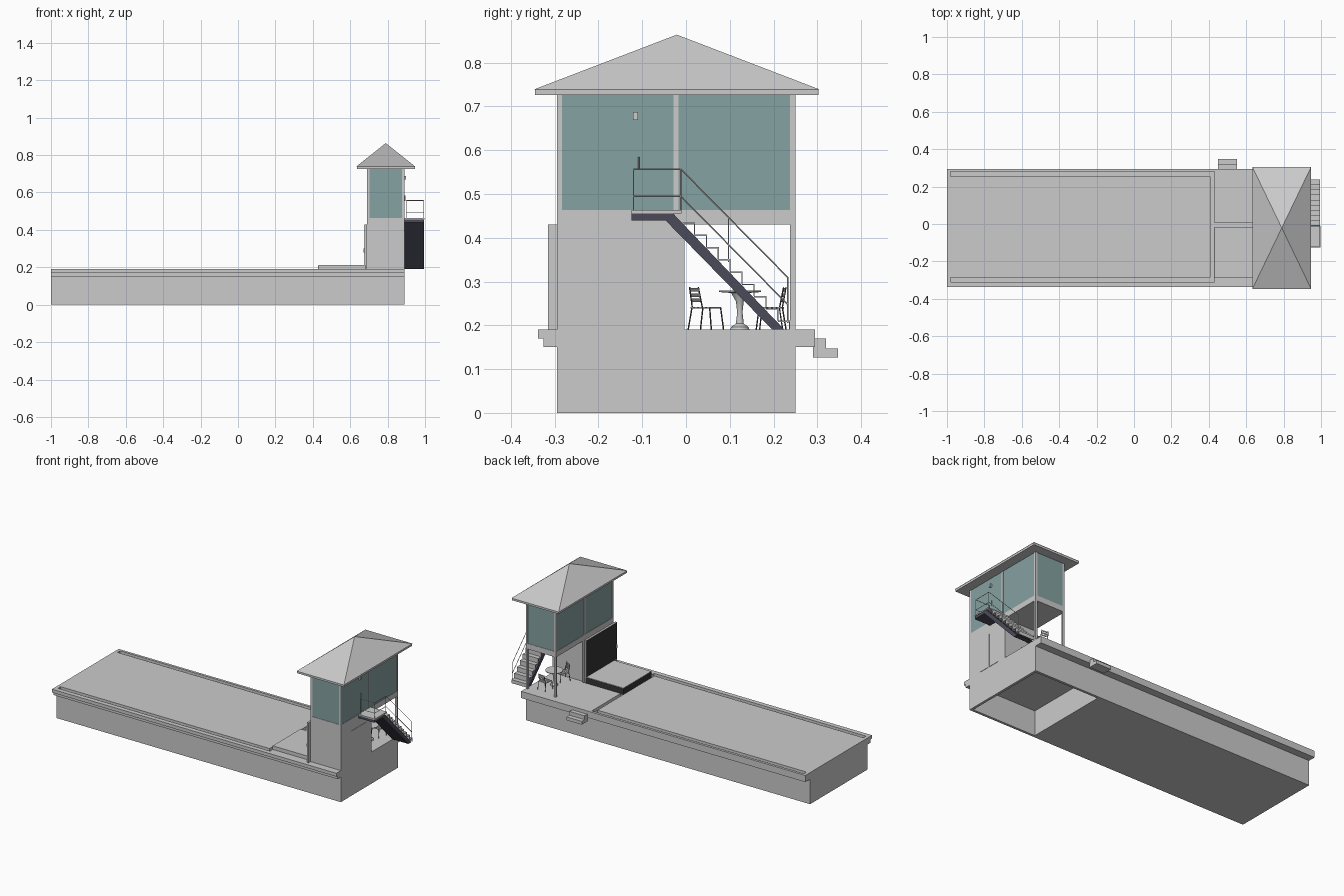
import bpy, bmesh, math
from mathutils import Vector, Matrix

if "Cube" in bpy.data.objects:
    bpy.data.objects.remove(bpy.data.objects["Cube"])


def material(name, rgb):
    m = bpy.data.materials.new(name)
    m.diffuse_color = (*rgb, 1)
    m.use_nodes = True
    m.node_tree.nodes["Principled BSDF"].inputs["Base Color"].default_value = m.diffuse_color
    return m


GLASS = material("teal_glass", (0.24, 0.36, 0.36))
NAVY = material("dark_steel", (0.07, 0.07, 0.10))
DARK = material("dark_panel", (0.035, 0.035, 0.035))


def finish(name, bm, mat=None):
    bmesh.ops.recalc_face_normals(bm, faces=bm.faces)
    me = bpy.data.meshes.new(name)
    bm.to_mesh(me)
    bm.free()
    ob = bpy.data.objects.new(name, me)
    bpy.context.collection.objects.link(ob)
    if mat:
        me.materials.append(mat)
    return ob


def add_box(bm, x0, x1, y0, y1, z0, z1):
    mtx = Matrix.Translation(((x0 + x1) / 2, (y0 + y1) / 2, (z0 + z1) / 2)) @ \
        Matrix.Diagonal((x1 - x0, y1 - y0, z1 - z0, 1))
    bmesh.ops.create_cube(bm, size=1, matrix=mtx)


def boxes(name, items, mat=None):
    bm = bmesh.new()
    for it in items:
        add_box(bm, *it)
    return finish(name, bm, mat)


def prism_x(name, pts, x0, x1, mat=None):
    # (y, z) profile extruded along x
    bm = bmesh.new()
    face = bm.faces.new([bm.verts.new((x0, y, z)) for y, z in pts])
    ext = bmesh.ops.extrude_face_region(bm, geom=[face])
    vs = [v for v in ext["geom"] if isinstance(v, bmesh.types.BMVert)]
    bmesh.ops.translate(bm, vec=(x1 - x0, 0, 0), verts=vs)
    return finish(name, bm, mat)


def bars(name, segs, r, mat=None, mtx=Matrix()):
    # thin six-sided rods between point pairs
    bm = bmesh.new()
    for a, b in segs:
        a, b = mtx @ Vector(a), mtx @ Vector(b)
        d = b - a
        rot = d.to_track_quat('Z', 'Y').to_matrix().to_4x4()
        bmesh.ops.create_cone(bm, cap_ends=True, segments=6, radius1=r, radius2=r,
                              depth=d.length, matrix=Matrix.Translation((a + b) / 2) @ rot)
    return finish(name, bm, mat)


# Pool body: solid under the pool, hollow and open below under the tower
boxes("pool_body", [(-1, 0.45, -0.295, 0.25, 0, 0.15)])
boxes("plant_room_walls", [(0.45, 0.89, -0.295, -0.28, 0, 0.15),
                           (0.45, 0.89, 0.235, 0.25, 0, 0.15),
                           (0.875, 0.89, -0.28, 0.235, 0, 0.15)])
boxes("deck_lower_lip", [(-1, 0.89, -0.325, 0.295, 0.15, 0.17)])

# Deck surface pieces, leaving the overflow gutters open between them
boxes("pool_surface", [(-1, 0.41, -0.285, 0.255, 0.17, 0.19)])
boxes("coping", [(-1, 0.43, 0.28, 0.295, 0.17, 0.19),
                 (-1, 0.43, -0.338, -0.31, 0.17, 0.19),
                 (-1, -0.98, 0.255, 0.28, 0.17, 0.19),
                 (-1, -0.98, -0.31, -0.285, 0.17, 0.19)])
boxes("tower_deck", [(0.43, 0.69, 0.005, 0.295, 0.17, 0.19),
                     (0.43, 0.69, -0.338, -0.02, 0.17, 0.19),
                     (0.69, 0.89, -0.338, 0.295, 0.17, 0.19)])
boxes("raised_platform", [(0.43, 0.68, -0.285, -0.02, 0.19, 0.212)])
boxes("platform_skirt", [(0.429, 0.68, -0.0205, -0.019, 0.172, 0.209),
                         (0.429, 0.4305, -0.285, -0.019, 0.172, 0.209)], DARK)

# Side steps
prism_x("side_steps", [(0.29, 0.127), (0.347, 0.127), (0.347, 0.147 + 0.02 - 0.002),
                       (0.32, 0.165), (0.32, 0.17), (0.29, 0.17)][:2] +
        [(0.347, 0.147), (0.32, 0.147), (0.32, 0.17), (0.29, 0.17)], 0.45, 0.55)

# Tower ground floor: closed half, open terrace half
X0, X1, Y0, Y1 = 0.69, 0.89, -0.295, 0.25
boxes("store_room", [(X0, X1, Y0, -0.02, 0.19, 0.43)])
boxes("store_end_wall", [(X0, X1, -0.02, -0.003, 0.19, 0.43)])
boxes("store_doors", [(X1, X1 + 0.002, a, a + 0.07, 0.19, 0.39) for a in (-0.2, -0.128)])
boxes("side_panel", [(0.678, X0, -0.315, -0.02, 0.19, 0.43)])
boxes("side_panel_face", [(0.6765, 0.678, -0.313, -0.022, 0.212, 0.428)], DARK)
boxes("panel_handle", [(0.672, 0.677, -0.308, -0.303, 0.28, 0.30)])
boxes("terrace_posts", [(a, a + 0.012, 0.238, Y1, 0.19, 0.43) for a in (X0, X1 - 0.012)])
boxes("upper_floor", [(X0, X1, Y0, Y1, 0.43, 0.463)])

# Glazed lookout room
t = 0.012
frame = [(a, a + t, b, b + t, 0.463, 0.726) for a in (X0, X1 - t) for b in (Y0, -0.029, Y1 - t)]
boxes("window_frames", frame)
panes = []
for a in (X0 + 0.002, X1 - 0.005):
    panes += [(a, a + 0.003, Y0 + t, -0.029, 0.463, 0.726),
              (a, a + 0.003, -0.017, Y1 - t, 0.463, 0.726)]
for b in (Y0 + 0.002, Y1 - 0.005):
    panes.append((X0 + t, X1 - t, b, b + 0.003, 0.463, 0.726))
boxes("window_panes", panes, GLASS)

# Pyramid roof on an eave slab
boxes("roof_eave", [(0.635, 0.945, -0.345, 0.303, 0.726, 0.739)])
bm = bmesh.new()
base = [bm.verts.new(p) for p in ((0.633, -0.347, 0.739), (0.947, -0.347, 0.739),
                                  (0.947, 0.305, 0.739), (0.633, 0.305, 0.739))]
apex = bm.verts.new((0.79, -0.021, 0.864))
bm.faces.new(base)
for i in range(4):
    bm.faces.new((base[i], base[(i + 1) % 4], apex))
finish("roof", bm)

# Outside stair: sloping steel tray, landing and folded treads
prism_x("stair_tray", [(-0.125, 0.44), (-0.047, 0.44), (0.197, 0.19), (0.225, 0.19),
                       (-0.03, 0.456), (-0.125, 0.456)], X1, 0.995, NAVY)
boxes("landing", [(X1, 0.997, -0.125, -0.01, 0.456, 0.463)])
steps = []
for i in range(9):
    y, z = -0.008 + 0.0272 * i, 0.435 - 0.028 * i
    steps += [(0.892, 0.995, y, y + 0.0285, z - 0.003, z),
              (0.892, 0.995, y + 0.026, y + 0.0285, max(z - 0.028, 0.19), z)]
boxes("treads", steps)

# Handrail
rx = 0.992
pts = [(-0.12, 0.557), (-0.012, 0.557), (0.232, 0.31)]
segs = []
for dz in (0, -0.062):
    p = [(rx, y, z + dz) for y, z in pts]
    segs += [((0.9, -0.12, 0.557 + dz), p[0]), (p[0], p[1]), (p[1], p[2])]
for x, y, za, zb in ((0.9, -0.12, 0.46, 0.557), (rx, -0.12, 0.46, 0.557),
                     (rx, -0.012, 0.46, 0.557), (rx, 0.097, 0.345, 0.447),
                     (rx, 0.232, 0.205, 0.31)):
    segs.append(((x, y, za), (x, y, zb)))
bars("handrail", segs, 0.0016)

# Wall lamp and door handle
boxes("wall_lamp", [(X1, 0.899, -0.121, -0.11, 0.669, 0.687)])
bars("door_handle", [((0.893, -0.108, 0.555), (0.893, -0.108, 0.585))], 0.0018)

# Round pedestal table
profile = [(0, 0.19), (0.022, 0.19), (0.02, 0.196), (0.009, 0.204), (0.006, 0.23),
           (0.009, 0.255), (0.02, 0.274), (0.048, 0.276), (0.048, 0.28), (0, 0.28)]
bm = bmesh.new()
vs = [bm.verts.new((r, 0, z)) for r, z in profile]
es = [bm.edges.new(p) for p in zip(vs, vs[1:])]
bmesh.ops.spin(bm, geom=vs + es, cent=(0, 0, 0), axis=(0, 0, 1), angle=math.tau, steps=24)
bmesh.ops.remove_doubles(bm, verts=bm.verts, dist=1e-5)
table = finish("table", bm)
table.location = (0.79, 0.123, 0)
for f in table.data.polygons:
    f.use_smooth = True
table.data.set_sharp_from_angle(angle=math.radians(35))


# Slatted chairs (facing local +y)
def chair(tag, x, y, turn):
    mtx = Matrix.Translation((x, y, 0.19)) @ Matrix.Rotation(turn, 4, 'Z')
    segs = []
    for s in (-1, 1):
        segs += [((s * 0.025, 0.025, 0.05), (s * 0.028, 0.031, 0)),
                 ((s * 0.025, -0.022, 0.05), (s * 0.028, -0.03, 0)),
                 ((s * 0.023, -0.022, 0.05), (s * 0.02, -0.031, 0.097))]
    bars("chair_frame_" + tag, segs, 0.0016, NAVY, mtx)
    slats = [(-0.026, 0.026, -0.025 + 0.0105 * i, -0.017 + 0.0105 * i, 0.048, 0.0515) for i in range(5)]
    slats += [(-0.021, 0.021, -0.027 - 0.0017 * i, -0.025 - 0.0017 * i,
               0.063 + 0.012 * i, 0.071 + 0.012 * i) for i in range(3)]
    boxes("chair_slats_" + tag, slats).matrix_world = mtx


chair("a", 0.785, 0.045, math.radians(-30))
chair("b", 0.80, 0.195, math.radians(172))
